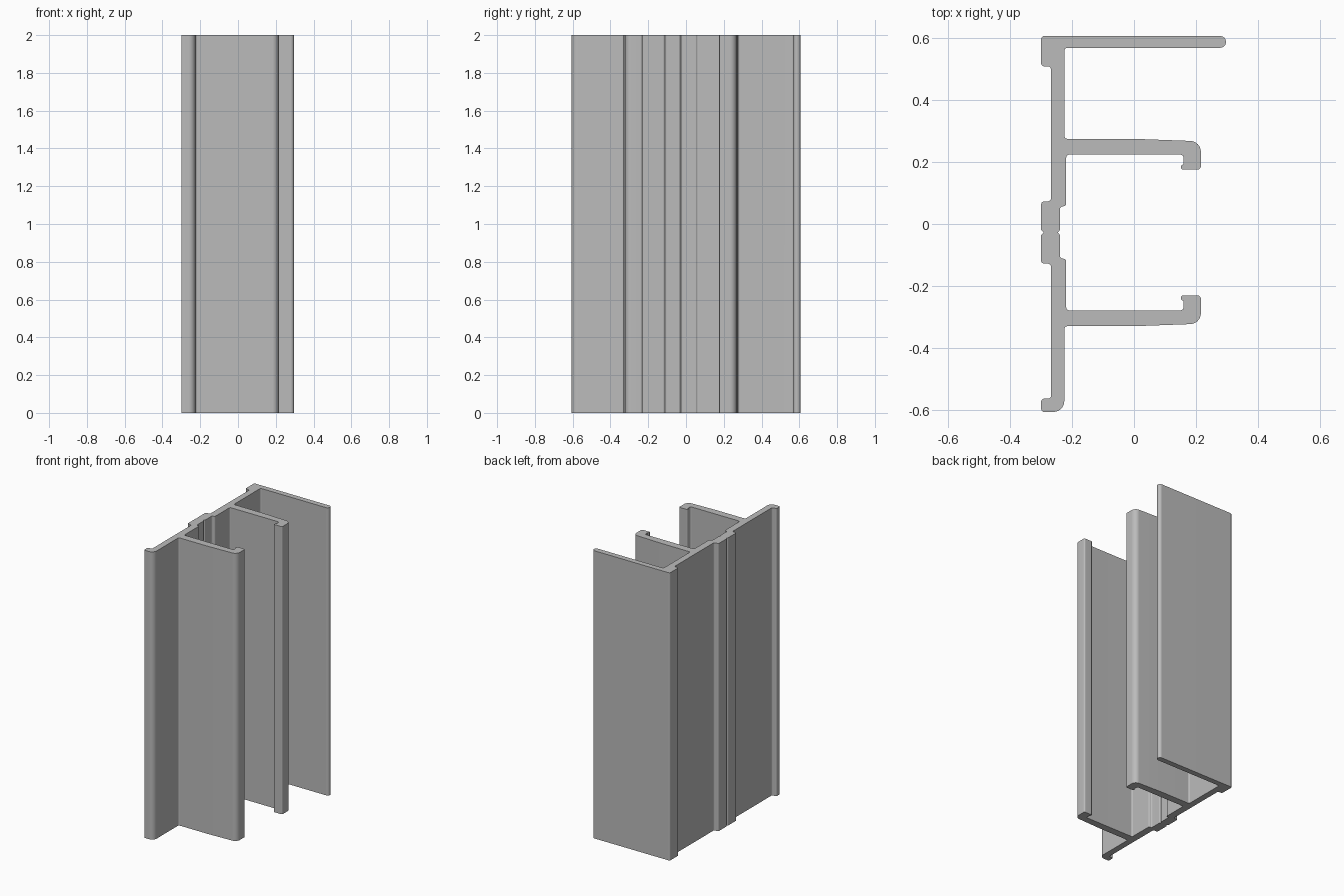
import bpy
import bmesh
import math
from mathutils import Vector

default_cube = bpy.data.objects.get("Cube")
if default_cube:
    bpy.data.objects.remove(default_cube, do_unlink=True)

HEIGHT = 2.0
MIRROR_Y = -0.0275          # symmetry line of the two hooked arms
TOP, BOTTOM = 0.607, -0.607
OUTER, WEB_OUT = -0.3, -0.268
WEB_IN, WEB_THICK, WEB_CORE = -0.225, -0.219, -0.239
TINY, SMALL, ROUND = 0.005, 0.01, 0.035


def make_material(name, colour):
    material = bpy.data.materials.new(name)
    material.use_nodes = True
    material.diffuse_color = colour
    shader = material.node_tree.nodes["Principled BSDF"]
    shader.inputs["Base Color"].default_value = colour
    return material


def mirrored(corners):
    """Reflect corners across the symmetry line, reversing their order."""
    return [(x, 2 * MIRROR_Y - y, r) for x, y, r in reversed(corners)]


def rounded_outline(corners):
    """Replace each (x, y, radius) corner with a short arc."""
    outline = []
    for i, (x, y, radius) in enumerate(corners):
        here = Vector((x, y))
        before = Vector(corners[i - 1][:2]) - here
        after = Vector(corners[(i + 1) % len(corners)][:2]) - here
        if radius == 0:
            outline.append(here)
            continue
        before_dir, after_dir = before.normalized(), after.normalized()
        half = before_dir.angle(after_dir) / 2
        reach = min(radius / math.tan(half), before.length * 0.49, after.length * 0.49)
        radius = reach * math.tan(half)
        centre = here + (before_dir + after_dir).normalized() * radius / math.sin(half)
        start = here + before_dir * reach - centre
        end = here + after_dir * reach - centre
        sweep = start.angle_signed(end)
        steps = 6 if radius > SMALL else 4
        for step in range(steps + 1):
            angle = -sweep * step / steps
            c, s = math.cos(angle), math.sin(angle)
            outline.append(centre + Vector((start.x * c - start.y * s,
                                            start.x * s + start.y * c)))
    return outline


def extrude_profile(name, outline, height, material):
    bm = bmesh.new()
    base = bm.faces.new([bm.verts.new((p.x, p.y, 0)) for p in outline])
    grown = bmesh.ops.extrude_face_region(bm, geom=[base], use_keep_orig=True)
    top = [v for v in grown["geom"] if isinstance(v, bmesh.types.BMVert)]
    bmesh.ops.translate(bm, verts=top, vec=(0, 0, height))
    bmesh.ops.recalc_face_normals(bm, faces=bm.faces)
    mesh = bpy.data.meshes.new(name)
    bm.to_mesh(mesh)
    bm.free()
    mesh.materials.append(material)
    obj = bpy.data.objects.new(name, mesh)
    bpy.context.collection.objects.link(obj)
    return obj


# Hooked arm and stepped web, from the centre notch up to the arm's root
hooked_arm = [
    (WEB_CORE, MIRROR_Y + 0.008, TINY),
    (WEB_CORE, 0.057, SMALL),
    (WEB_THICK, 0.057, SMALL),
    (WEB_THICK, 0.224, SMALL),
    (0.16, 0.224, SMALL),
    (0.16, 0.195, TINY),
    (0.152, 0.188, TINY),
    (0.152, 0.176, SMALL),
    (0.216, 0.176, SMALL),
    (0.216, 0.267, ROUND),
    (0, 0.275, 0),
    (WEB_IN, 0.275, SMALL),
]
inner_notch = [(WEB_CORE - 0.008, MIRROR_Y, 0)]

# Long flange with a rounded tip and a thick heel
flange = [
    (WEB_IN, 0.569, SMALL),
    (0.297, 0.569, 0.019),
    (0.297, TOP, 0.019),
    (OUTER, TOP, SMALL),
    (OUTER, 0.509, SMALL),
    (WEB_OUT, 0.509, SMALL),
]

# Raised pad on the outer side of the web, upper half
outer_pad = [
    (WEB_OUT, 0.073, SMALL),
    (OUTER, 0.073, SMALL),
    (OUTER, MIRROR_Y + 0.008, TINY),
]
outer_notch = [(OUTER + 0.008, MIRROR_Y, 0)]

# Short lip closing the opposite end of the web
lip = [
    (WEB_OUT, -0.564, SMALL),
    (OUTER, -0.564, SMALL),
    (OUTER, BOTTOM, SMALL),
    (WEB_IN, BOTTOM, ROUND),
]

corners = (mirrored(hooked_arm) + inner_notch + hooked_arm + flange
           + outer_pad + outer_notch + mirrored(outer_pad) + lip)

aluminium = make_material("plain grey metal", (0.5, 0.5, 0.5, 1))
profile = extrude_profile("extruded_frame_profile", rounded_outline(corners),
                          HEIGHT, aluminium)

# Smooth fillets, flat walls and crisp ends
bpy.ops.object.select_all(action="DESELECT")
profile.select_set(True)
bpy.context.view_layer.objects.active = profile
bpy.ops.object.shade_smooth_by_angle(angle=math.radians(30))
weighted = profile.modifiers.new("flat_walls", "WEIGHTED_NORMAL")
weighted.keep_sharp = True
